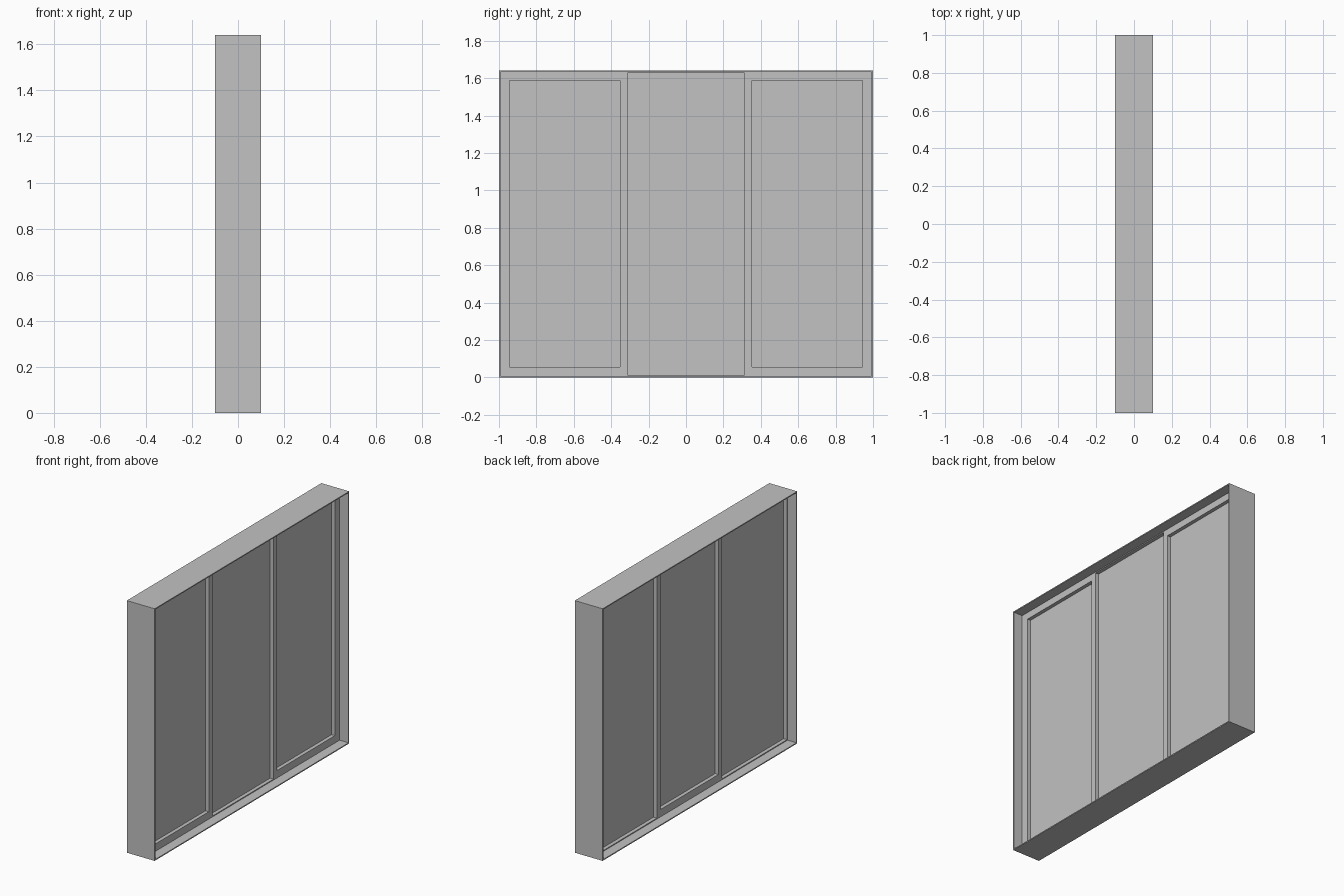
import bpy, bmesh

cube = bpy.data.objects.get("Cube")
if cube:
    bpy.data.objects.remove(cube, do_unlink=True)

# Single grey finish
grey = bpy.data.materials.new("plain_grey")
grey.use_nodes = True
colour = (0.54, 0.54, 0.54, 1)
grey.diffuse_color = colour
grey.node_tree.nodes["Principled BSDF"].inputs["Base Color"].default_value = colour

HEIGHT = 1.64
LIP = 0.007      # outer casing thickness
EDGE = 0.013     # inner edge of the trim
STILE = 0.038    # sash member width
SASH_X = 0.036   # sash face depth
PANEL_X = 0.012  # panel face depth


def finish(name, bm):
    bmesh.ops.recalc_face_normals(bm, faces=bm.faces)
    mesh = bpy.data.meshes.new(name)
    bm.to_mesh(mesh)
    bm.free()
    mesh.materials.append(grey)
    bpy.context.collection.objects.link(bpy.data.objects.new(name, mesh))


def corners(bm, rect, x):
    y0, y1, z0, z1 = rect
    return [bm.verts.new((x, y, z)) for y, z in ((y0, z0), (y1, z0), (y1, z1), (y0, z1))]


def ring(name, outer, inner, x0, x1):
    """Rectangular frame with an open middle, lying in the y-z plane."""
    bm = bmesh.new()
    loops = [corners(bm, outer, x0), corners(bm, outer, x1),
             corners(bm, inner, x1), corners(bm, inner, x0)]
    for k in range(4):
        a, b = loops[k], loops[(k + 1) % 4]
        for i in range(4):
            j = (i + 1) % 4
            bm.faces.new((a[i], a[j], b[j], b[i]))
    finish(name, bm)


def slab(name, rect, x0, x1):
    bm = bmesh.new()
    a, b = corners(bm, rect, x0), corners(bm, rect, x1)
    bm.faces.new(a)
    bm.faces.new(b)
    for i in range(4):
        j = (i + 1) % 4
        bm.faces.new((a[i], a[j], b[j], b[i]))
    finish(name, bm)


def inset(d):
    return (d - 1, 1 - d, d, HEIGHT - d)


def sash(name, y0, y1, x0, x1, left=STILE, right=STILE):
    outer = (y0, y1, EDGE, HEIGHT - EDGE)
    inner = (y0 + left, y1 - right, 0.055, HEIGHT - 0.052)
    ring(name, outer, inner, x0, x1)


# Deep outer casing and the shallow trim inside it
ring("outer_casing", inset(0), inset(LIP), -0.1, 0.1)
ring("inner_trim", inset(LIP / 2), inset(EDGE), -SASH_X, SASH_X)

# Flat panels filling the opening
slab("panel_sheet", inset(LIP / 2), -PANEL_X, PANEL_X)

# Two side sashes on one face, the middle sash on the other
SIDE = 1 - EDGE
sash("side_sash_a", -SIDE, -0.314, 0, SASH_X, left=0.042)
sash("side_sash_b", 0.314, SIDE, 0, SASH_X, right=0.042)
sash("middle_sash", -0.32, 0.351, -SASH_X, 0)
